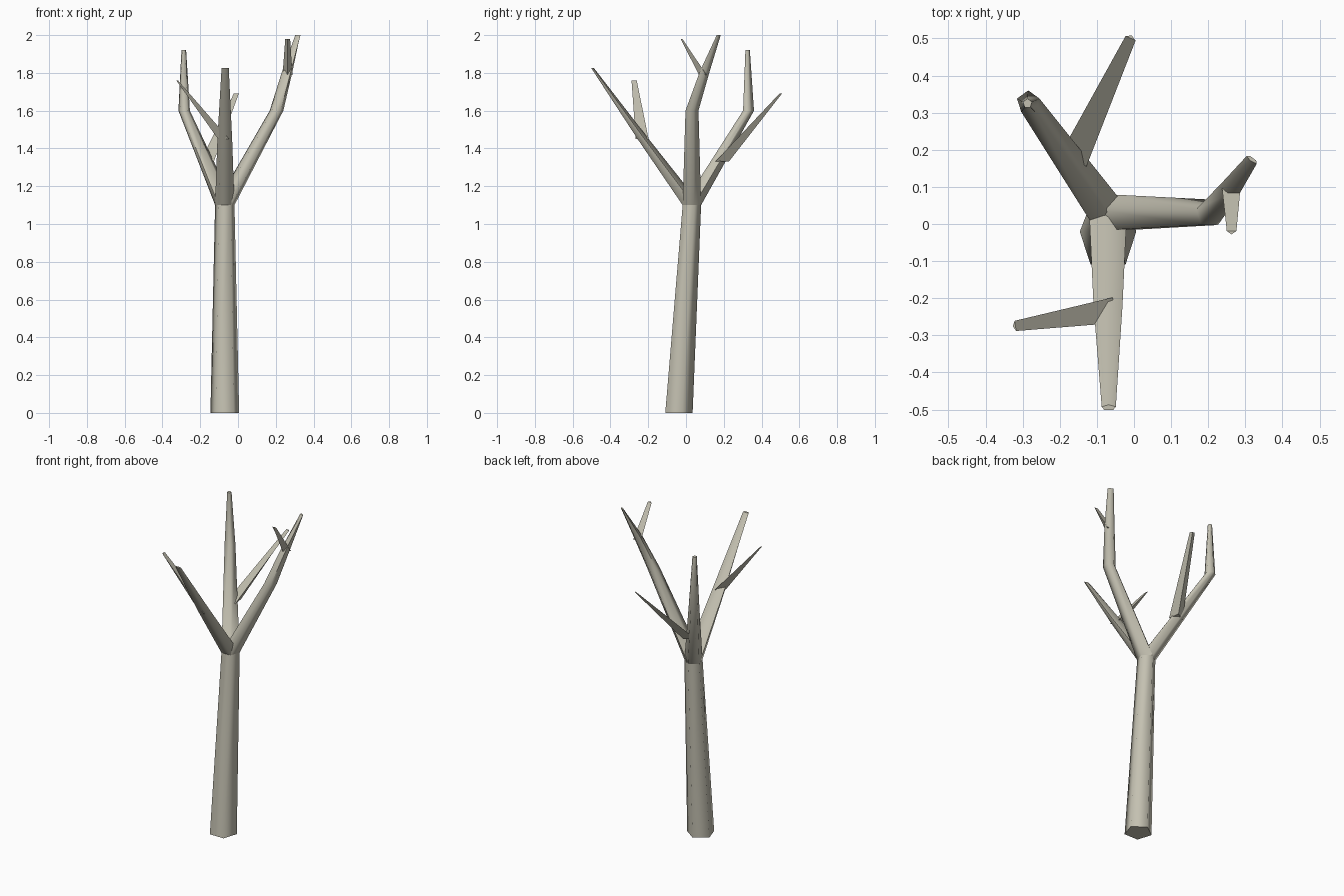
import bpy, bmesh, math
from mathutils import Vector

if "Cube" in bpy.data.objects:
    bpy.data.objects.remove(bpy.data.objects["Cube"])

bark = bpy.data.materials.new("pale_grey_bark")
bark.diffuse_color = (0.55, 0.53, 0.44, 1)
bark.use_nodes = True
bark.node_tree.nodes["Principled BSDF"].inputs["Base Color"].default_value = bark.diffuse_color


def limb(name, rings, sides=5, start=90, flat_dir=90):
    """Tapered tube through level rings (x, y, z, radius, flatness along flat_dir)."""
    d = Vector((math.cos(math.radians(flat_dir)), math.sin(math.radians(flat_dir)), 0))
    bm = bmesh.new()
    loops = []
    for x, y, z, r, flat in rings:
        loop = []
        for i in range(sides):
            a = math.radians(start) + math.tau * i / sides
            p = Vector((r * math.cos(a), r * math.sin(a), 0))
            p -= d * p.dot(d) * (1 - flat)
            loop.append(bm.verts.new(p + Vector((x, y, z))))
        loops.append(loop)
    for lo, hi in zip(loops, loops[1:]):
        for i in range(sides):
            j = (i + 1) % sides
            bm.faces.new((lo[i], lo[j], hi[j], hi[i])).smooth = True
    bm.faces.new(loops[0][::-1])
    bm.faces.new(loops[-1])
    bmesh.ops.recalc_face_normals(bm, faces=bm.faces)
    # keep only the cut ends crisp
    for e in bm.edges:
        if e.calc_face_angle(0) > math.radians(75):
            e.smooth = False
    me = bpy.data.meshes.new(name)
    bm.to_mesh(me)
    bm.free()
    me.materials.append(bark)
    ob = bpy.data.objects.new(name, me)
    bpy.context.collection.objects.link(ob)


# trunk and the fork where the three branches start
fork = (-0.07, 0.026, 1.1, 0.054, 1)
limb("trunk", [(-0.07, -0.045, 0, 0.08, 1), fork])

# main branches
limb("front_branch", [fork, (-0.07, -0.23, 1.45, 0.041, 0.8), (-0.068, -0.495, 1.825, 0.02, 0.4)])
limb("back_branch", [fork, (-0.285, 0.328, 1.6, 0.032, 1), (-0.287, 0.325, 1.92, 0.013, 1)])
limb("right_branch", [fork, (0.204, 0.028, 1.6, 0.038, 1), (0.262, 0.098, 1.81, 0.03, 0.9),
                      (0.318, 0.174, 2.0, 0.018, 0.3)], flat_dir=54)

# side twigs, three-sided with the ridge underneath
limb("front_twig", [(-0.07, -0.235, 1.45, 0.04, 0.9), (-0.322, -0.275, 1.76, 0.016, 0.3)],
     3, 189, 189)
limb("back_twig", [(-0.155, 0.19, 1.33, 0.045, 0.9), (-0.008, 0.503, 1.69, 0.017, 0.3)],
     3, 65, 65)
limb("right_twig", [(0.262, 0.095, 1.79, 0.03, 0.9), (0.263, -0.022, 1.98, 0.015, 0.4)],
     3, 270, 270)
